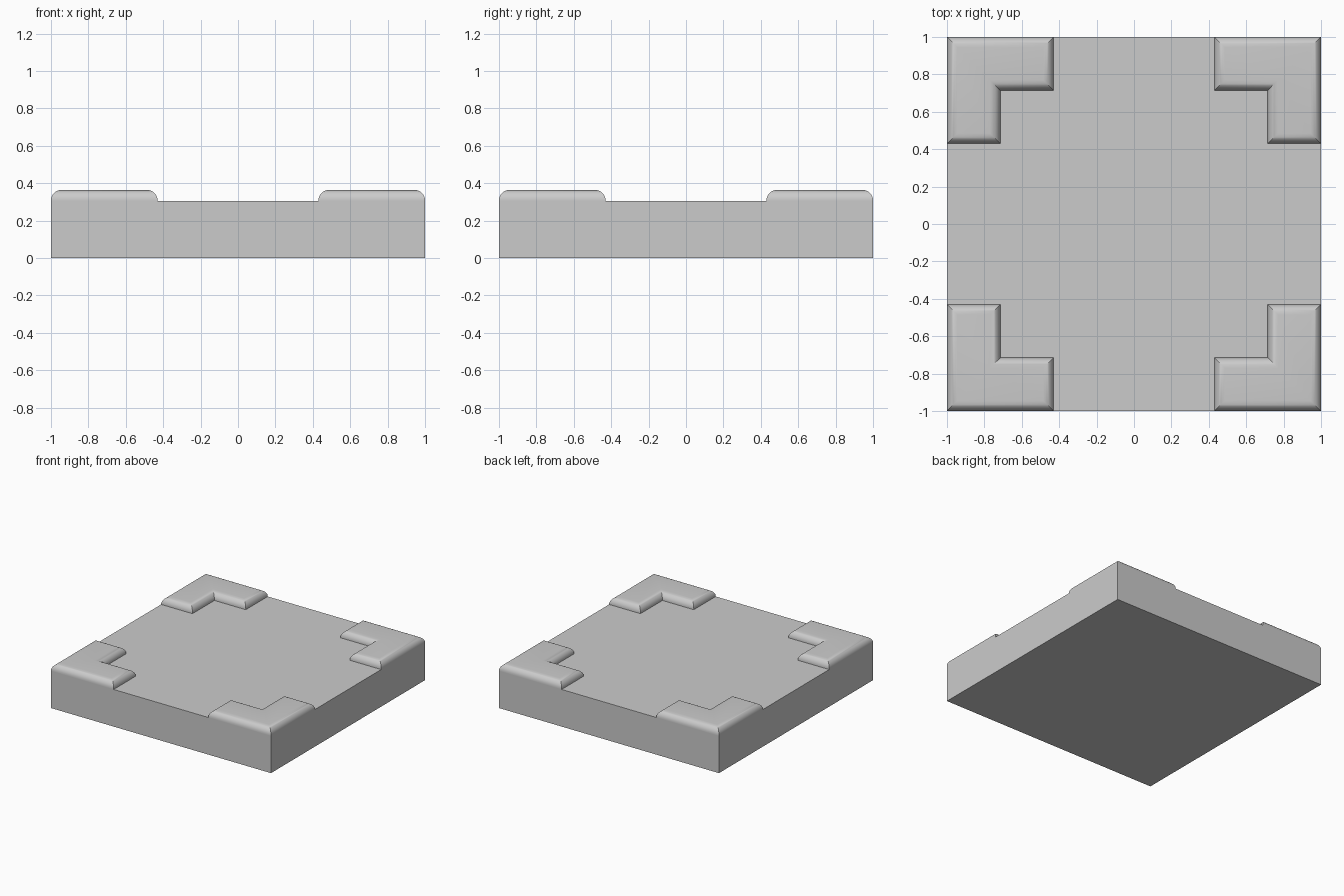
import bpy, bmesh

if "Cube" in bpy.data.objects:
    bpy.data.objects.remove(bpy.data.objects["Cube"])

BASE_TOP, TOP, ROUND = 0.305, 0.363, 0.055


def finish(bm, name):
    bmesh.ops.recalc_face_normals(bm, faces=bm.faces)
    mesh = bpy.data.meshes.new(name)
    bm.to_mesh(mesh)
    bm.free()
    obj = bpy.data.objects.new(name, mesh)
    bpy.context.collection.objects.link(obj)
    return obj


def extrude_outline(points, z0, z1):
    bm = bmesh.new()
    face = bm.faces.new([bm.verts.new((x, y, z0)) for x, y in points])
    geom = bmesh.ops.extrude_face_region(bm, geom=[face], use_keep_orig=True)["geom"]
    for v in geom:
        if isinstance(v, bmesh.types.BMVert):
            v.co.z = z1
    return bm


# Square base slab
slab = extrude_outline([(-1, -1), (1, -1), (1, 1), (-1, 1)], 0, BASE_TOP)
finish(slab, "base_slab")

# L-shaped raised corner with rounded top edges, sharp mitred corners
inner, arm = 0.43, 0.715
outline = [(inner, arm), (arm, arm), (arm, inner), (1, inner), (1, 1), (inner, 1)]
bm = extrude_outline(outline, BASE_TOP, TOP)
top_edges = [e for e in bm.edges if all(v.co.z > TOP - 0.001 for v in e.verts)]
bmesh.ops.bevel(bm, geom=top_edges, offset=ROUND, segments=8, profile=0.5,
                affect='EDGES', clamp_overlap=True)
corners = finish(bm, "corner_brackets")

# Repeat on all four corners
mirror = corners.modifiers.new("mirror", 'MIRROR')
mirror.use_axis = (True, True, False)
mirror.use_mirror_merge = False

bpy.context.view_layer.objects.active = corners
corners.select_set(True)
bpy.ops.object.shade_smooth_by_angle(angle=0.52)
